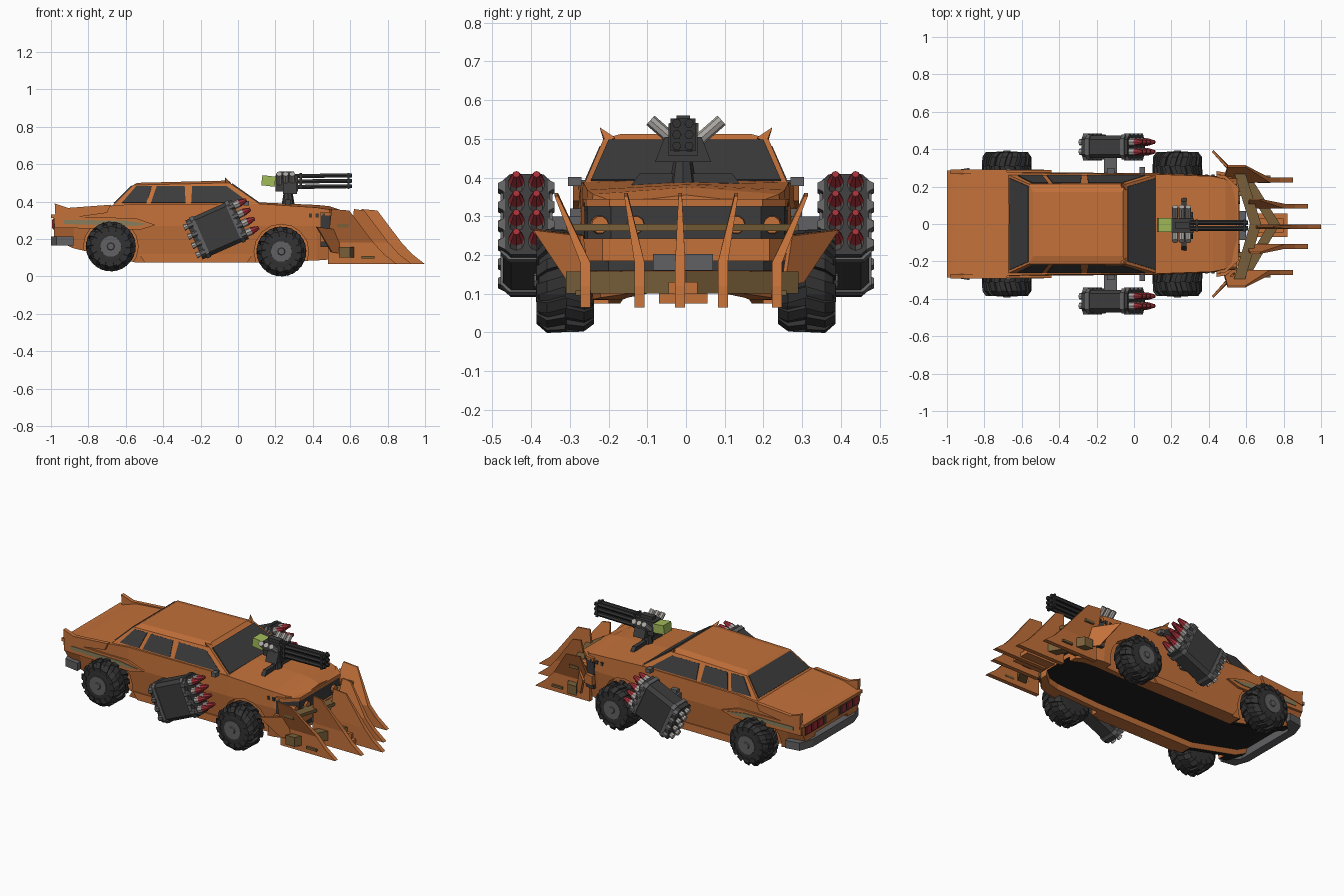
import bpy, bmesh, math
from mathutils import Matrix, Vector

if "Cube" in bpy.data.objects:
    bpy.data.objects.remove(bpy.data.objects["Cube"])

def mat(name, r, g, b):
    m = bpy.data.materials.new(name)
    m.diffuse_color = (r, g, b, 1)
    m.use_nodes = True
    m.node_tree.nodes["Principled BSDF"].inputs["Base Color"].default_value = m.diffuse_color
    return m

ORANGE = mat("rusty orange", .55, .165, .042)
GLASS = mat("window charcoal", .045, .045, .045)
TYRE = mat("tyre black", .032, .032, .033)
STEEL = mat("steel grey", .12, .12, .125)
LIGHT = mat("light grey", .4, .38, .36)
RED = mat("warhead red", .36, .03, .04)
GREEN = mat("ammo green", .36, .5, .1)
OLIVE = mat("olive brown", .19, .115, .04)
STRIPE = mat("stripe khaki", .25, .21, .11)
BLACK = mat("underbody black", .014, .014, .014)

# ---- pieces are (verts, faces); obj() joins pieces into one object
def obj(name, m, pieces):
    bm = bmesh.new()
    for vs, fs in pieces:
        bv = [bm.verts.new(v) for v in vs]
        for f in fs:
            bm.faces.new([bv[i] for i in f])
    bmesh.ops.recalc_face_normals(bm, faces=bm.faces)
    me = bpy.data.meshes.new(name)
    bm.to_mesh(me)
    bm.free()
    me.materials.append(m)
    o = bpy.data.objects.new(name, me)
    bpy.context.collection.objects.link(o)
    return o

def both(pieces):
    return pieces + [([(x, -y, z) for x, y, z in vs], fs) for vs, fs in pieces]

def move(pieces, M):
    return [([tuple(M @ Vector(v)) for v in vs], fs) for vs, fs in pieces]

def skin(rings):
    n = len(rings[0])
    vs = [v for r in rings for v in r]
    fs = [[k*n+i, k*n+(i+1) % n, (k+1)*n+(i+1) % n, (k+1)*n+i]
          for k in range(len(rings)-1) for i in range(n)]
    return vs, fs + [list(range(n)), list(range(len(vs)-n, len(vs)))]

def prism(pts, axis, a, b):
    put = {'x': lambda p, t: (t, p[0], p[1]), 'y': lambda p, t: (p[0], t, p[1]),
           'z': lambda p, t: (p[0], p[1], t)}[axis]
    return skin([[put(p, a) for p in pts], [put(p, b) for p in pts]])

def box(x0, x1, y0, y1, z0, z1):
    return prism([(x0, y0), (x1, y0), (x1, y1), (x0, y1)], 'z', z0, z1)

def cyl(p, q, r0, r1, n=10):
    p, q = Vector(p), Vector(q)
    R = (q-p).to_track_quat('Z', 'Y').to_matrix()
    c = [Vector((math.cos(math.tau*i/n), math.sin(math.tau*i/n), 0)) for i in range(n)]
    return skin([[tuple(o + R @ (v*r)) for v in c] for o, r in ((p, r0), (q, r1))])

def plate(pts, t=.005):
    pts = [Vector(p) for p in pts]
    n = (pts[1]-pts[0]).cross(pts[2]-pts[0]).normalized()*t
    return skin([[tuple(p-n) for p in pts], [tuple(p+n) for p in pts]])

# ---- main body, lofted along x with a recessed floor, wheel arches cut out
def section(x, half, zc):
    zb = half[0][1]
    half = [(half[0][0]*.64, zb+.03), (half[0][0]*.68, zb)] + half
    return [(x, y, z) for y, z in half] + [(x, 0, zc)] + [(x, -y, z) for y, z in reversed(half)]

body = obj("car_body", ORANGE, [skin([
    section(-.985, [(.24, .2), (.278, .265), (.285, .325)], .325),
    section(-.88, [(.25, .15), (.28, .27), (.285, .36)], .36),
    section(-.55, [(.25, .075), (.276, .27), (.272, .388)], .392),
    section(.12, [(.25, .075), (.272, .27), (.266, .388)], .395),
    section(.42, [(.24, .085), (.26, .27), (.255, .368)], .382),
    section(.49, [(.22, .09), (.25, .26), (.24, .357)], .375),
    section(.55, [(.15, .1), (.19, .25), (.18, .335)], .355)])])
WHEELS = [(-.68, .16), (.232, .133)]
cutter = obj("arch_cutter", ORANGE, both([cyl((x, .2, z), (x, .5, z), .146, .146, 16) for x, z in WHEELS]))
cutter.hide_render = True
bpy.context.view_layer.objects.active = body
mod = body.modifiers.new("arches", 'BOOLEAN')
mod.object, mod.operation, mod.solver = cutter, 'DIFFERENCE', 'EXACT'
bpy.ops.object.modifier_apply(modifier="arches")
bpy.data.objects.remove(cutter)
body.data.materials.clear()
body.data.materials.append(ORANGE)
body.data.materials.append(BLACK)
for p in body.data.polygons:
    low = p.normal.z < -.8 and p.center.z < .22
    p.material_index = int(low and (abs(p.center.y) < .15 or p.center.x < -.6))

# ---- cabin with crowned roof, windows as thin plates
def ring(x0, x1, y, z0, z1):
    return [(x0, -y, z0), (x1, -y, z1), (x1, y, z1), (x0, y, z0)]
obj("cabin", ORANGE, [skin([ring(-.67, .12, .262, .38, .385), ring(-.56, -.045, .213, .488, .5),
                            ring(-.54, -.06, .17, .5, .512)])])
def side(x, t):
    return (x, .262 + t*(.213-.262), .382 + t*.112)
obj("side_windows", GLASS, both([plate([side(a, .1), side(b, .1), side(c, .88), side(d, .88)], .004)
    for a, b, c, d in ((-.62, -.49, -.46, -.545), (-.465, -.28, -.285, -.435), (-.25, .06, -.06, -.245))]))
obj("windshield", GLASS, [plate([(.112, -.245, .391), (.112, .245, .391), (-.034, .2, .494), (-.034, -.2, .494)])])
obj("rear_window", GLASS, [plate([(-.662, -.245, .389), (-.662, .245, .389), (-.564, .202, .484), (-.564, -.202, .484)])])
obj("roof_spikes", ORANGE, both([cyl((-.05, .195, .49), (-.07, .222, .528), .02, .001, 4)]))
obj("tail_fins", ORANGE, both([prism([(-.975, .3), (-.98, .39), (-.91, .366), (-.68, .383), (-.7, .34)], 'y', .268, .292)]))
obj("side_trim", ORANGE, both([prism([(-.98, .26), (-.98, .318), (-.55, .312), (-.44, .275), (-.52, .25)], 'y', .26, .288)]))
obj("side_stripe", STRIPE, both([prism([(-.93, .28), (-.93, .302), (-.6, .298), (-.48, .28), (-.55, .27)], 'y', .27, .292)]))
obj("sills", ORANGE, both([prism([(-.5, .075), (-.53, .12), (.08, .12), (.05, .075)], 'y', .24, .262)]))
obj("mirrors", STEEL, both([box(.03, .06, .27, .305, .378, .402), box(.035, .05, .25, .28, .385, .393)]))

# ---- rear end
obj("tail_panel", GLASS, [box(-.989, -.98, -.255, .255, .25, .31)])
obj("tail_lip", ORANGE, [box(-.999, -.97, -.285, .285, .312, .33)])
obj("tail_lights", RED, both([box(-.995, -.985, y, y+.045, .258, .302) for y in (.09, .148, .206)]))
obj("rear_plate", ORANGE, [box(-.995, -.985, -.06, .06, .255, .305)])
obj("rear_bumper", STEEL, [prism([(-1, -.2), (-.97, -.285), (-.88, -.3), (-.88, -.27), (-.95, -.2),
    (-.95, .2), (-.88, .27), (-.88, .3), (-.97, .285), (-1, .2)], 'z', .165, .212)])

# ---- nose: grille, lamps, bumper, vents
def nose(d, y=0):
    h = [(.44, .258+d+y), (.49, .25+d+y), (.55+d, .19+d+y)]
    return h + [(a, -b) for a, b in reversed(h)]
obj("grille", GLASS, [prism(nose(.004), 'z', .243, .325)])
obj("hood_lip", ORANGE, [prism(nose(.008), 'z', .325, .345)])
obj("front_bumper", ORANGE, [prism(nose(.015, .01), 'z', .185, .243)])
obj("bumper_underside", GLASS, [prism(nose(.01, 0), 'z', .158, .185)])
obj("headlights", ORANGE, both([cyl((.5, .222, .278), (.55, .222, .278), .026, .022, 10),
                                cyl((.53, .13, .278), (.568, .13, .278), .026, .022, 10)]))
obj("front_plate", STEEL, [box(.56, .6, -.085, .07, .16, .202)])
obj("hood_vents", GLASS, both([box(.38+.035*i, .395+.035*i, .24, .264, .315, .335) for i in range(3)]))

# ---- wheels: tyre, staggered chunky lugs, hub
tyre, lugs, hub, nuts = [], [], [], []
for x, z in WHEELS:
    prof = ((.238, .07), (.242, .105), (.262, .12), (.358, .12), (.38, .105), (.384, .07))
    c = [(math.cos(math.tau*i/22), math.sin(math.tau*i/22)) for i in range(22)]
    tyre.append(skin([[(x+a*r, y, z+b*r) for a, b in c] for y, r in prof]))
    for i in range(28):
        o, n, s = ((.237, .312, -.3), (.386, .308, .3))[i % 2]
        k = .027 if o < n else -.027
        lug = skin([[(w+(y-.31)*s, y, h) for w in (-.015, .015) for h in ((t, .08) if w < 0 else (.08, t))]
                    for y, t in ((o, .105), (o+k, .131), (n, .132))])
        lugs.extend(move([lug], Matrix.Translation((x, 0, z)) @ Matrix.Rotation(math.tau*i/28, 4, 'Y')))
    hub.append(cyl((x, .24, z), (x, .387, z), .064, .056, 14))
    nuts.append(cyl((x, .38, z), (x, .393, z), .024, .018, 8))
obj("tyres", TYRE, both(tyre))
obj("tyre_lugs", TYRE, both(lugs))
obj("wheel_hubs", STEEL, both(hub))
obj("hub_caps", STEEL, both(nuts))
obj("axles", BLACK, [cyl((x, -.26, z), (x, .26, z), .025, .025, 8) for x, z in WHEELS])

# ---- rocket pods, tilted upward
def octo(w, h, c):
    return [(-w, -h+c), (-w+c, -h), (w-c, -h), (w, -h+c), (w, h-c), (w-c, h), (-w+c, h), (-w, h-c)]
P = Matrix.Translation((-.112, .412, .25)) @ Matrix.Rotation(math.radians(-24), 4, 'Y')
rows = (-.081, -.027, .027, .081)
cells = [(y, z) for y in (-.026, .026) for z in rows]
def pod(name, m, pieces):
    obj(name, m, both(move(pieces, P)))
pod("pod_casing", GLASS, [prism(octo(.06, .114, .02), 'x', -.135, .135)])
pod("pod_bands", STEEL, [prism(octo(.067, .12, .022), 'x', a, a+.022) for a in (-.11, .095)])
pod("pod_ribs", STEEL, both([prism([(.055, z-.018), (.073, z-.008), (.073, z+.008), (.055, z+.018)], 'x', a, a+.03)
                             for z in rows for a in (-.135, .105)]))
pod("rocket_bodies", LIGHT, [cyl((.13, y, z), (.165, y, z), .021, .021, 8) for y, z in cells])
pod("rocket_tips", RED, [cyl((.165, y, z), (.208, y, z), .021, .009, 8) for y, z in cells])
pod("rocket_nozzles", LIGHT, [cyl((-.13, y, z), (-.158, y, z), .013, .018, 8) for y, z in cells])
obj("pod_brackets", STEEL, both([box(-.16, -.09, .25, .37, .235, .3), box(-.145, -.105, .25, .3, .22, .32)]))

# ---- rotary gun on the hood
obj("gun_mount", GLASS, [prism([(-.15, .368), (-.12, .41), (.12, .41), (.15, .368)], 'x', .255, .28),
    cyl((.268, -.008, .38), (.268, -.008, .46), .035, .022, 8),
    prism([(-.08, .44), (.065, .44), (.04, .505), (-.055, .505)], 'x', .24, .315)])
obj("gun_body", GLASS, [box(.2, .32, -.045, .03, .455, .54), box(.22, .3, -.025, .01, .535, .56)])
obj("gun_barrels", TYRE, [cyl((.3, y, z), (.61, y, z+.004), .013, .012, 6) for y in (-.024, .008) for z in (.478, .507, .536)]
    + [box(a, a+.012, -.04, .024, .468, .552) for a in (.33, .585)])
obj("ammo_box", GREEN, move([box(-.036, .036, -.042, .032, -.027, .027)],
    Matrix.Translation((.163, 0, .51)) @ Matrix.Rotation(.12, 4, 'Y')))
obj("smoke_tubes", LIGHT, both([cyl((x, .035, .498), (x, .092, .548), .016, .016, 8) for x in (.22, .255, .29)]))

# ---- plow: leaning blades, swept beams, side wings
def blade(y, lean, tip, back):
    p = [(tip, .065, 0), (tip-.07, .12, 0), (tip-.125, .18, 0), (tip-.255, .352, lean),
         (back+.02, .36, lean), (back, .18, 0), (back, .065, 0)]
    vs = [(x, y+d+s*(.35 if z > .3 else 1), z) for s in (-.013, .013) for x, z, d in p]
    fs = [[i, (i+1) % 7, (i+1) % 7+7, i+7] for i in range(7)]
    return vs, fs + [[0, 1, 2, 5, 6], [2, 3, 4, 5], [7, 8, 9, 12, 13], [9, 10, 11, 12]]
obj("plow_blades", ORANGE, [blade(.235, .075, .85, .48), blade(.095, .035, .93, .6), blade(-.015, 0, 1, .64),
                            blade(-.12, -.035, .93, .6), blade(-.26, -.075, .85, .48)])
def beam(c, e, w, z0, z1):
    return prism([(c, 0), (e, .29), (e-w, .29), (c-w, 0), (e-w, -.31), (e, -.31)], 'z', z0, z1)
obj("plow_beams", OLIVE, [beam(.78, .6, .06, .1, .157), beam(.68, .59, .06, .262, .28)])
obj("plow_arms", OLIVE, both([box(.48, .66, .15, .18, .11, .15), box(.5, .6, .15, .175, .262, .28)]))
obj("plow_wings", ORANGE, both([plate([(.56, .25, .12), (.5, .3, .13), (.42, .39, .265), (.53, .27, .25)], .006)]))
obj("plow_patches", OLIVE, [box(.66, .73, y-.02, y+.02, .095, .108) for y in (-.265, .24)])
obj("plow_center_block", ORANGE, [box(.62, .82, -.07, .055, .075, .1), box(.62, .8, -.045, .03, .1, .13)])
